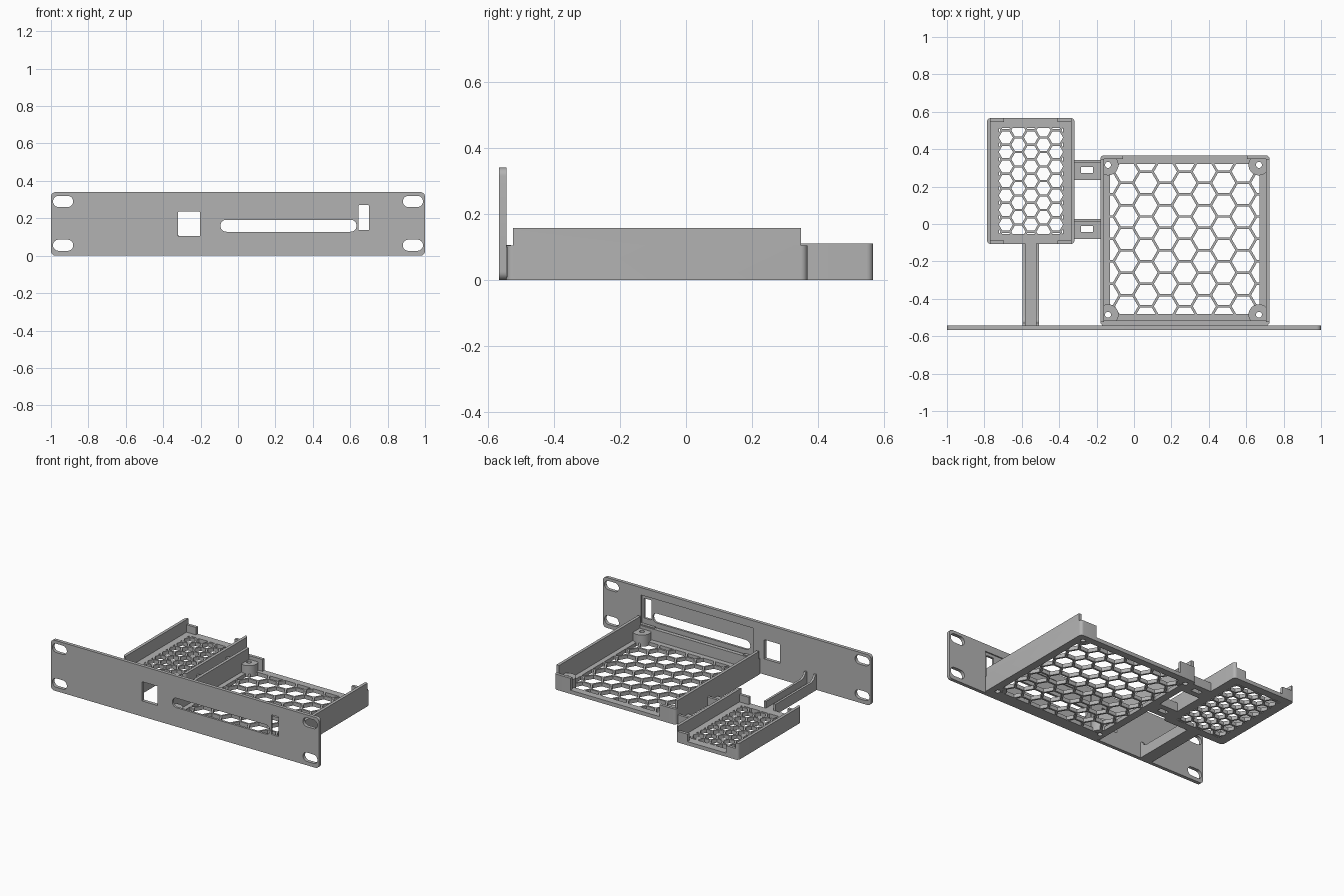
import bpy, bmesh, math
from mathutils import Vector

if "Cube" in bpy.data.objects:
    bpy.data.objects.remove(bpy.data.objects["Cube"], do_unlink=True)

grey = bpy.data.materials.new("plain grey")
grey.use_nodes = True
GREY = (0.45, 0.45, 0.45, 1)
grey.diffuse_color = GREY
grey.node_tree.nodes["Principled BSDF"].inputs["Base Color"].default_value = GREY

FLOOR = 0.025
MAPS = {"x": lambda u, v, w: (w, u, v),
        "y": lambda u, v, w: (u, w, v),
        "z": lambda u, v, w: (u, v, w)}


def finish(name, bm):
    bmesh.ops.recalc_face_normals(bm, faces=bm.faces)
    mesh = bpy.data.meshes.new(name)
    bm.to_mesh(mesh)
    bm.free()
    mesh.materials.append(grey)
    ob = bpy.data.objects.new(name, mesh)
    bpy.context.collection.objects.link(ob)
    return ob


def prism(name, outline, lo, hi, axis="z"):
    """Extrude a flat outline along an axis."""
    bm = bmesh.new()
    put = MAPS[axis]
    face = bm.faces.new([bm.verts.new(put(u, v, lo)) for u, v in outline])
    ext = bmesh.ops.extrude_face_region(bm, geom=[face])
    verts = [g for g in ext["geom"] if isinstance(g, bmesh.types.BMVert)]
    bmesh.ops.translate(bm, verts=verts, vec=put(0, 0, hi - lo))
    return finish(name, bm)


def rounded(u0, u1, v0, v1, r, n=6):
    """Outline of a rectangle with rounded corners."""
    pts = []
    corners = [(u1 - r, v1 - r), (u0 + r, v1 - r), (u0 + r, v0 + r), (u1 - r, v0 + r)]
    for q, (cu, cv) in enumerate(corners):
        for i in range(n + 1):
            a = (q + i / n) * math.pi / 2
            pts.append((cu + r * math.cos(a), cv + r * math.sin(a)))
    return pts


def circle(cx, cy, r, n=32):
    return [(cx + r * math.cos(i * math.tau / n), cy + r * math.sin(i * math.tau / n))
            for i in range(n)]


def box(name, x0, x1, y0, y1, z0, z1):
    return prism(name, [(x0, y0), (x1, y0), (x1, y1), (x0, y1)], z0, z1)


def combine(ob, other, operation="DIFFERENCE"):
    """Apply a boolean and discard the helper."""
    other.hide_render = True
    mod = ob.modifiers.new("bool", "BOOLEAN")
    mod.operation = operation
    mod.solver = "EXACT"
    mod.object = other
    bpy.context.view_layer.objects.active = ob
    bpy.ops.object.modifier_apply(modifier=mod.name)
    bpy.data.objects.remove(other, do_unlink=True)


def honeycomb(x0, x1, y0, y1, pitch, strut, phase):
    """Hexagon cutters, clipped to a rectangle."""
    bm = bmesh.new()
    cx, cy = (x0 + x1) / 2, (y0 + y1) / 2
    step = pitch * math.sqrt(3) / 2
    radius = (pitch - strut) / math.sqrt(3)
    cols = int((x1 - x0) / 2 / step) + 1
    rows = int((y1 - y0) / 2 / pitch) + 2
    for i in range(-cols, cols + 1):
        for j in range(-rows, rows + 1):
            y = cy + (j + 0.5 * ((i + phase) % 2)) * pitch
            bm.faces.new([bm.verts.new((u, v, -0.1))
                          for u, v in circle(cx + i * step, y, radius, 6)])
    for co, no in (((x0, 0, 0), (-1, 0, 0)), ((x1, 0, 0), (1, 0, 0)),
                   ((0, y0, 0), (0, -1, 0)), ((0, y1, 0), (0, 1, 0))):
        bmesh.ops.bisect_plane(bm, geom=bm.verts[:] + bm.edges[:] + bm.faces[:],
                               plane_co=co, plane_no=no, clear_outer=True)
    ext = bmesh.ops.extrude_face_region(bm, geom=bm.faces[:])
    bmesh.ops.translate(bm, vec=Vector((0, 0, 0.14)),
                        verts=[g for g in ext["geom"] if isinstance(g, bmesh.types.BMVert)])
    return finish("hex_cutter", bm)


def tray(name, x0, x1, y0, y1, height, wall, lip_len, lip_z, full_step):
    """Floor, two tall side walls and low corner lips at both ends."""
    ob = prism(name, rounded(x0, x1, y0, y1, 0.02), 0, height)
    combine(ob, box("inside", x0 + wall, x1 - wall, y0 + wall, y1 - wall, FLOOR, 1))
    combine(ob, box("open_ends", x0 + lip_len, x1 - lip_len, y0 - 1, y1 + 1, FLOOR, 1))
    inset = -0.1 if full_step else wall
    for a, b in ((y0 - 0.1, y0 + wall), (y1 - wall, y1 + 0.1)):
        combine(ob, box("lip_step", x0 + inset, x1 - inset, a, b, lip_z, 1))
    return ob


# Front panel with mounting slots, ports and a shallow recess behind
BACK = -0.543
panel = prism("front_panel", rounded(-1, 1, 0, 0.34, 0.025), -0.566, BACK, "y")
openings = [(-0.32, -0.203, 0.105, 0.235, 0.003),
            (-0.094, 0.634, 0.128, 0.192, 0.0319),
            (0.645, 0.70, 0.137, 0.27, 0.003)]
for side in (-0.935, 0.935):
    for z in (0.056, 0.29):
        openings.append((side - 0.054, side + 0.054, z - 0.03, z + 0.03, 0.0299))
for x0, x1, z0, z1, r in openings:
    combine(panel, prism("opening", rounded(x0, x1, z0, z1, r), -0.7, -0.4, "y"))
combine(panel, box("recess", -0.12, 0.715, BACK - 0.008, -0.4, 0.03, 0.29))

# Large tray with screw bosses and honeycomb floor
X0, X1, Y0, Y1 = -0.18, 0.725, BACK, 0.367
large = tray("large_tray", X0, X1, Y0, Y1, 0.157, 0.02, 0.12, 0.105, True)
combine(large, honeycomb(-0.128, 0.672, -0.48, 0.32, 0.12, 0.013, 1))
combine(large, box("front_ledge", X0 + 0.01, X1 - 0.01, Y0 + 0.001, -0.515, 0.01, 0.1), "UNION")
for cx in (-0.139, 0.668):
    for cy in (-0.485, 0.316):
        boss = prism("boss", circle(cx, cy, 0.056), 0.002, 0.08)
        combine(boss, box("limit", X0 + 0.01, X1 - 0.01, Y0 + 0.01, Y1 - 0.01, -1, 1), "INTERSECT")
        combine(large, boss, "UNION")
        combine(large, prism("screw_hole", circle(cx, cy, 0.016, 20), -0.1, 0.2))

# Small tray
small = tray("small_tray", -0.786, -0.318, -0.107, 0.566, 0.11, 0.02, 0.09, 0.075, False)
combine(small, honeycomb(-0.722, -0.38, -0.053, 0.513, 0.0775, 0.012, 0))

# Bridges joining the trays, each with a tie slot and a rib
for label, y0 in (("rear", 0.235), ("front", -0.08)):
    bridge = box(label + "_bridge", -0.32, -0.178, y0, y0 + 0.108, 0, FLOOR)
    combine(bridge, box("slot", -0.283, -0.22, y0 + 0.038, y0 + 0.07, -1, 1))
    box(label + "_bridge_rib", -0.32, -0.178, y0 + 0.09, y0 + 0.108, FLOOR, 0.06)

# Channel arm from the panel to the small tray, side webs flaring at the panel
box("arm_floor", -0.595, -0.508, BACK, -0.105, 0, FLOOR)
web = [(BACK, FLOOR), (-0.105, FLOOR), (-0.105, 0.07), (-0.49, 0.07),
       (-0.515, 0.082), (-0.53, 0.106), (BACK, 0.106)]
for label, x in (("right", -0.595), ("left", -0.523)):
    prism(label + "_arm_web", web, x, x + 0.015, "x")

# Smooth the rounded corners while keeping edges sharp
for ob in bpy.context.collection.objects:
    if ob.type == "MESH" and grey.name in ob.data.materials:
        bpy.ops.object.select_all(action="DESELECT")
        ob.select_set(True)
        bpy.context.view_layer.objects.active = ob
        bpy.ops.object.shade_smooth_by_angle(angle=math.radians(30))
